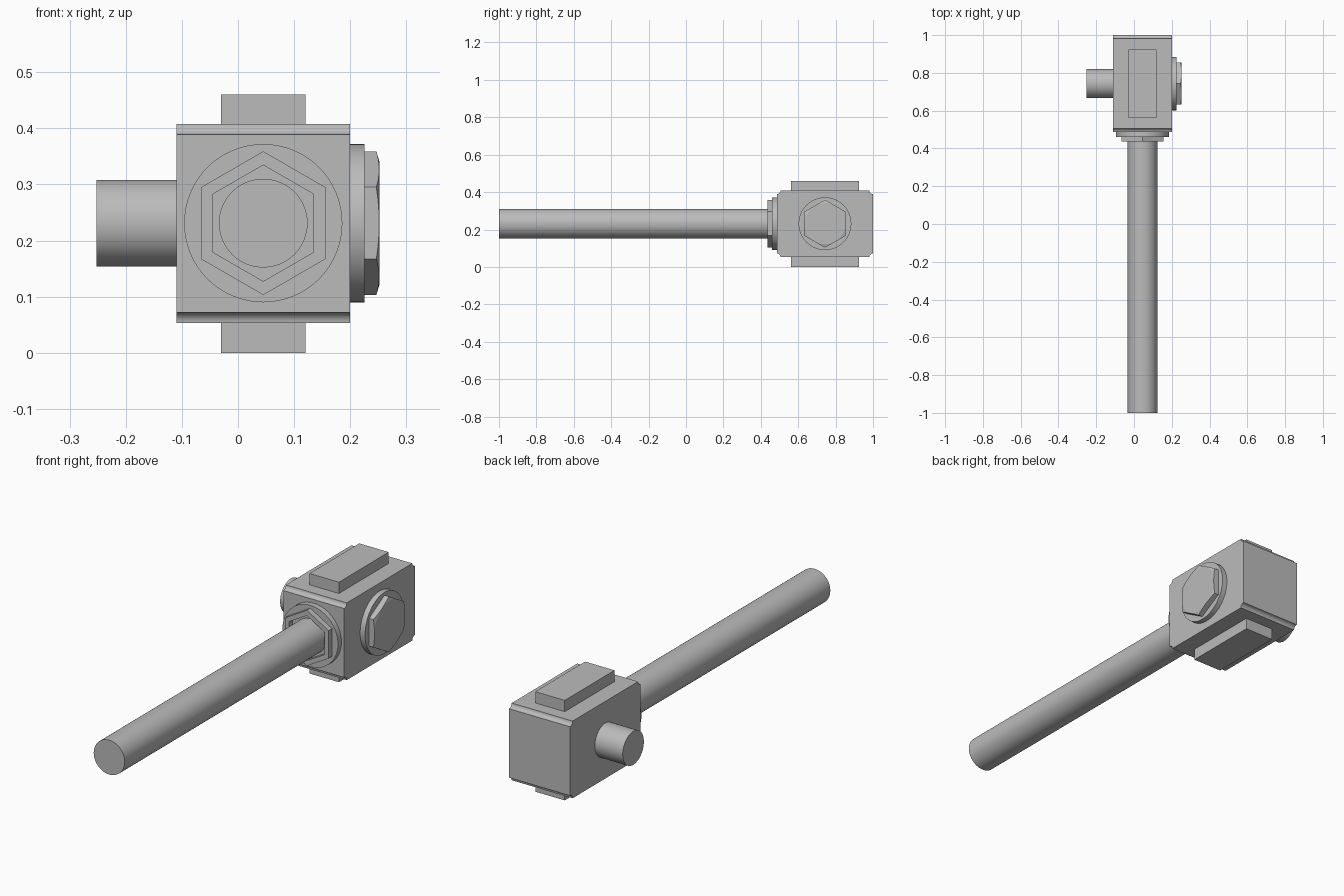
import bpy
import bmesh
from math import pi, cos, sin, radians
from mathutils import Matrix, Vector

cube = bpy.data.objects.get("Cube")
if cube:
    bpy.data.objects.remove(cube)

grey = bpy.data.materials.new("plain grey")
grey.use_nodes = True
colour = (0.5, 0.5, 0.5, 1)
grey.diffuse_color = colour
grey.node_tree.nodes["Principled BSDF"].inputs["Base Color"].default_value = colour

# Shared axis heights and centres
CX, CY, CZ = 0.045, 0.743, 0.231
TO_FRONT = Matrix.Rotation(radians(90), 4, 'X')   # local z points to -y
TO_LEFT = Matrix.Rotation(radians(90), 4, 'Y')    # local z points to +x
TO_RIGHT = Matrix.Rotation(radians(-90), 4, 'Y')  # local z points to -x


def finish(name, bm, matrix=Matrix(), smooth=False):
    bm.transform(matrix)
    bmesh.ops.recalc_face_normals(bm, faces=bm.faces)
    mesh = bpy.data.meshes.new(name)
    bm.to_mesh(mesh)
    bm.free()
    mesh.materials.append(grey)
    obj = bpy.data.objects.new(name, mesh)
    bpy.context.collection.objects.link(obj)
    if smooth:
        bpy.ops.object.select_all(action='DESELECT')
        obj.select_set(True)
        bpy.context.view_layer.objects.active = obj
        bpy.ops.object.shade_smooth_by_angle(angle=radians(30))
    return obj


def place(point, turn):
    return Matrix.Translation(point) @ turn


def cylinder(name, radius, length, point, turn):
    bm = bmesh.new()
    bmesh.ops.create_cone(bm, cap_ends=True, segments=64, radius1=radius,
                          radius2=radius, depth=length,
                          matrix=Matrix.Translation((0, 0, length / 2)))
    return finish(name, bm, place(point, turn), True)


def box(name, low, high):
    low, high = Vector(low), Vector(high)
    bm = bmesh.new()
    bmesh.ops.create_cube(bm, size=1)
    bmesh.ops.scale(bm, vec=high - low, verts=bm.verts)
    return finish(name, bm, Matrix.Translation((low + high) / 2))


def bridge(bm, a, b):
    for i in range(len(a)):
        j = (i + 1) % len(a)
        bm.faces.new((a[i], a[j], b[j], b[i]))


# Housing: side profile with concave rounded notches along its corners
def housing(x0, x1, y0, y1, z0, z1, r, steps=8):
    bm = bmesh.new()
    outline = []
    for (y, z), start in zip(((y0, z0), (y1, z0), (y1, z1), (y0, z1)),
                             (90, 180, 270, 0)):
        for i in range(steps + 1):
            a = radians(start - 90 * i / steps)
            outline.append((y + r * cos(a), z + r * sin(a)))
    ends = [[bm.verts.new((x, y, z)) for y, z in outline] for x in (x0, x1)]
    bridge(bm, *ends)
    for end in ends:
        bm.faces.new(end)
    return finish("housing", bm, smooth=True)


housing(-0.11, 0.2, 0.486, 1.0, 0.053, 0.408, 0.019)

# Rectangular pads above and below
for name, z0, z1 in (("top_pad", 0.408, 0.46), ("bottom_pad", 0, 0.053)):
    box(name, (-0.03, CY - 0.181, z0), (0.12, CY + 0.181, z1))

# Long rod to the front and short shaft to the side
cylinder("long_rod", 0.079, 1.486, (CX, 0.486, CZ), TO_FRONT)
cylinder("short_shaft", 0.077, 0.142, (-0.11, CY, CZ), TO_RIGHT)

# Round washers
cylinder("front_washer", 0.141, 0.025, (CX, 0.486, CZ), TO_FRONT)
cylinder("side_washer", 0.141, 0.025, (0.2, CY, CZ), TO_LEFT)


# Hollow hexagonal collar around the rod
def hex_collar(outer, inner, height):
    bm = bmesh.new()
    loops = [[bm.verts.new((r * cos(a), r * sin(a), z))
              for a in (pi / 2 + i * pi / 3 for i in range(6))]
             for r, z in ((outer, 0), (outer, height), (inner, height), (inner, 0))]
    for i in range(4):
        bridge(bm, loops[i], loops[(i + 1) % 4])
    return finish("hex_collar", bm, place((CX, 0.461, CZ), TO_FRONT))


hex_collar(0.128, 0.1035, 0.025)


# Hexagonal bolt head whose corners are trimmed by a shallow cone
def bolt_head(radius, height, per_side=8):
    bm = bmesh.new()
    flat = radius * cos(pi / 6)
    base, rim, cap = [], [], []
    for side in range(6):
        for i in range(per_side):
            t = -pi / 6 + i / per_side * pi / 3
            a = pi / 6 + side * pi / 3 + t
            r = flat / cos(t)
            c, s = cos(a), sin(a)
            base.append(bm.verts.new((r * c, r * s, 0)))
            rim.append(bm.verts.new((r * c, r * s, height - 0.3 * (r - flat + 0.001))))
            cap.append(bm.verts.new(((flat - 0.001) * c, (flat - 0.001) * s, height)))
    bridge(bm, base, rim)
    bridge(bm, rim, cap)
    bm.faces.new(base)
    bm.faces.new(cap)
    # Points of the hexagon face up and down
    turn = TO_LEFT
    return finish("bolt_head", bm, place((0.225, CY, CZ), turn))


bolt_head(0.128, 0.027)
